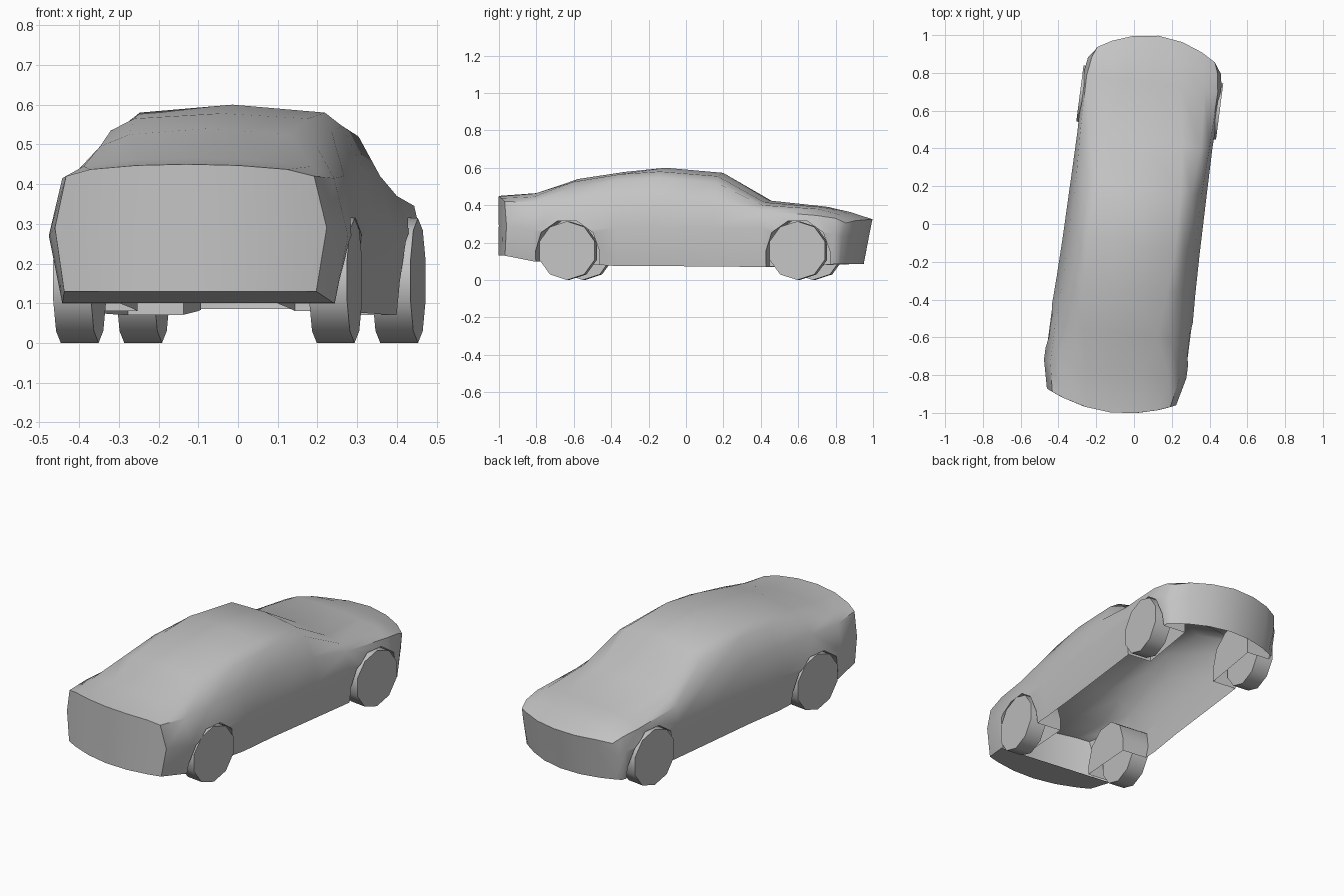
import bpy, bmesh
from math import sin, cos, pi, radians
from mathutils import Matrix

cube = bpy.data.objects.get("Cube")
if cube:
    bpy.data.objects.remove(cube, do_unlink=True)

YAW = Matrix.Rotation(radians(-7.4), 4, 'Z')   # the car stands slightly turned
AXLES = (-0.593, 0.648)
TRACK = 0.325
WHEEL_RADIUS = 0.157

paint = bpy.data.materials.new("plain_grey")
paint.use_nodes = True
paint.diffuse_color = (0.55, 0.55, 0.55, 1)
paint.node_tree.nodes["Principled BSDF"].inputs["Base Color"].default_value = paint.diffuse_color


def make_object(name, bm):
    bmesh.ops.recalc_face_normals(bm, faces=bm.faces)
    mesh = bpy.data.meshes.new(name)
    bm.to_mesh(mesh)
    bm.free()
    mesh.materials.append(paint)
    obj = bpy.data.objects.new(name, mesh)
    bpy.context.collection.objects.link(obj)
    return obj


def prism(name, outline, x0, x1):
    """Extrude a (y, z) outline across the car from x0 to x1."""
    bm = bmesh.new()
    base = bm.faces.new([bm.verts.new((x0, y, z)) for y, z in outline])
    moved = bmesh.ops.extrude_face_region(bm, geom=[base])["geom"]
    bmesh.ops.translate(bm, vec=(x1 - x0, 0, 0),
                        verts=[g for g in moved if isinstance(g, bmesh.types.BMVert)])
    return make_object(name, bm)


def smooth(obj, angle):
    bpy.ops.object.select_all(action='DESELECT')
    obj.select_set(True)
    bpy.context.view_layer.objects.active = obj
    bpy.ops.object.shade_smooth_by_angle(angle=radians(angle))


# Body stations: position, end bow, then (half width, height) from sill to roof, centre height
STATIONS = [
    (-1.005, .075, (.32, .13), (.345, .29), (.315, .42), (.25, .437), (.13, .447), .45),
    (-.8, .02, (.345, .1), (.38, .27), (.345, .415), (.29, .445), (.15, .462), .465),
    (-.58, 0, (.345, .09), (.38, .27), (.345, .42), (.275, .495), (.2, .525), .54),
    (-.33, 0, (.345, .075), (.37, .28), (.335, .43), (.28, .535), (.22, .565), .578),
    (-.11, 0, (.34, .075), (.365, .28), (.335, .43), (.28, .545), (.235, .58), .6),
    (.2, 0, (.34, .072), (.362, .28), (.335, .42), (.28, .52), (.225, .555), .573),
    (.45, 0, (.34, .07), (.36, .28), (.345, .37), (.3, .4), (.2, .415), .425),
    (.75, 0, (.345, .08), (.37, .26), (.35, .345), (.28, .38), (.15, .39), .393),
    (.88, -.03, (.33, .085), (.355, .25), (.335, .33), (.26, .35), (.13, .36), .365),
    (1.005, -.107, (.3, .085), (.325, .23), (.315, .305), (.24, .318), (.13, .322), .325),
]


def build_body():
    bm = bmesh.new()

    def point(station, x, z):
        y, bow = station[:2]
        lean = 0.2 * (z - station[-1]) if y > 1 else 0
        return bm.verts.new((x, y + bow * (x / 0.33) ** 2 + lean, z))

    # Section loops from left sill over the roof to the right sill
    loops = []
    for s in STATIONS:
        half = s[2:7]
        pts = [(w, z) for w, z in half] + [(0, s[-1])] + [(-w, z) for w, z in reversed(half)]
        loops.append([point(s, x, z) for x, z in pts])
    for a, b in zip(loops, loops[1:]):
        for i in range(len(a) - 1):
            bm.faces.new((a[i], a[i + 1], b[i + 1], b[i]))

    # Rounded tail and nose faces, built as rows below the top edge
    bottoms = []
    for s, loop in ((STATIONS[0], loops[0]), (STATIONS[-1], loops[-1])):
        top = loop[2:9]
        widest = top[0].co.x
        rows = [top]
        for r in (1, 0):
            w, z = s[2 + r]
            inner = [point(s, w * v.co.x / widest, z) for v in top[1:-1]]
            rows.append([loop[r]] + inner + [loop[-1 - r]])
        for upper, lower in zip(rows, rows[1:]):
            for i in range(len(top) - 1):
                bm.faces.new((upper[i], upper[i + 1], lower[i + 1], lower[i]))
        bottoms.append(rows[-1])

    # Temporary floor closes the volume so the arches can be cut
    floor = [bottoms[0]] + [[p[0], p[-1]] for p in loops[1:-1]] + [bottoms[1]]
    for a, b in zip(floor, floor[1:]):
        bm.faces.new(a + b[::-1])
    return make_object("body", bm)


body = build_body()

# Wheel arches
for axle in AXLES:
    arch = [(axle + 0.172 * cos(pi * i / 5), 0.155 + 0.168 * sin(pi * i / 5)) for i in range(6)]
    arch += [(axle - 0.172, -0.1), (axle + 0.172, -0.1)]
    for side in (-1, 1):
        cutter = prism("arch_cutter", arch, side * 0.2, side * 0.6)
        cutter.hide_render = True
        bpy.context.view_layer.objects.active = body
        mod = body.modifiers.new("arch", 'BOOLEAN')
        mod.operation = 'DIFFERENCE'
        mod.solver = 'EXACT'
        mod.object = cutter
        bpy.ops.object.modifier_apply(modifier=mod.name)
        bpy.data.objects.remove(cutter, do_unlink=True)

# Open the underside ahead of the tail panel
bm = bmesh.new()
bm.from_mesh(body.data)
underside = [f for f in bm.faces if f.normal.z < -0.7
             and f.calc_center_median().y > -0.8
             and max(v.co.z for v in f.verts) < 0.105]
bmesh.ops.delete(bm, geom=underside, context='FACES')
bm.to_mesh(body.data)
bm.free()
smooth(body, 40)
body.matrix_world = YAW

# Ten-sided wheels
tyre = [(WHEEL_RADIUS * sin(pi * i / 5), WHEEL_RADIUS * (1 + cos(pi * i / 5))) for i in range(10)]
for end, axle in zip(("rear", "front"), AXLES):
    for side, x in (("left", TRACK), ("right", -TRACK)):
        wheel = prism(f"{end}_{side}_wheel", tyre, -0.048, 0.048)
        smooth(wheel, 40)
        wheel.matrix_world = YAW @ Matrix.Translation((x, axle, 0))
